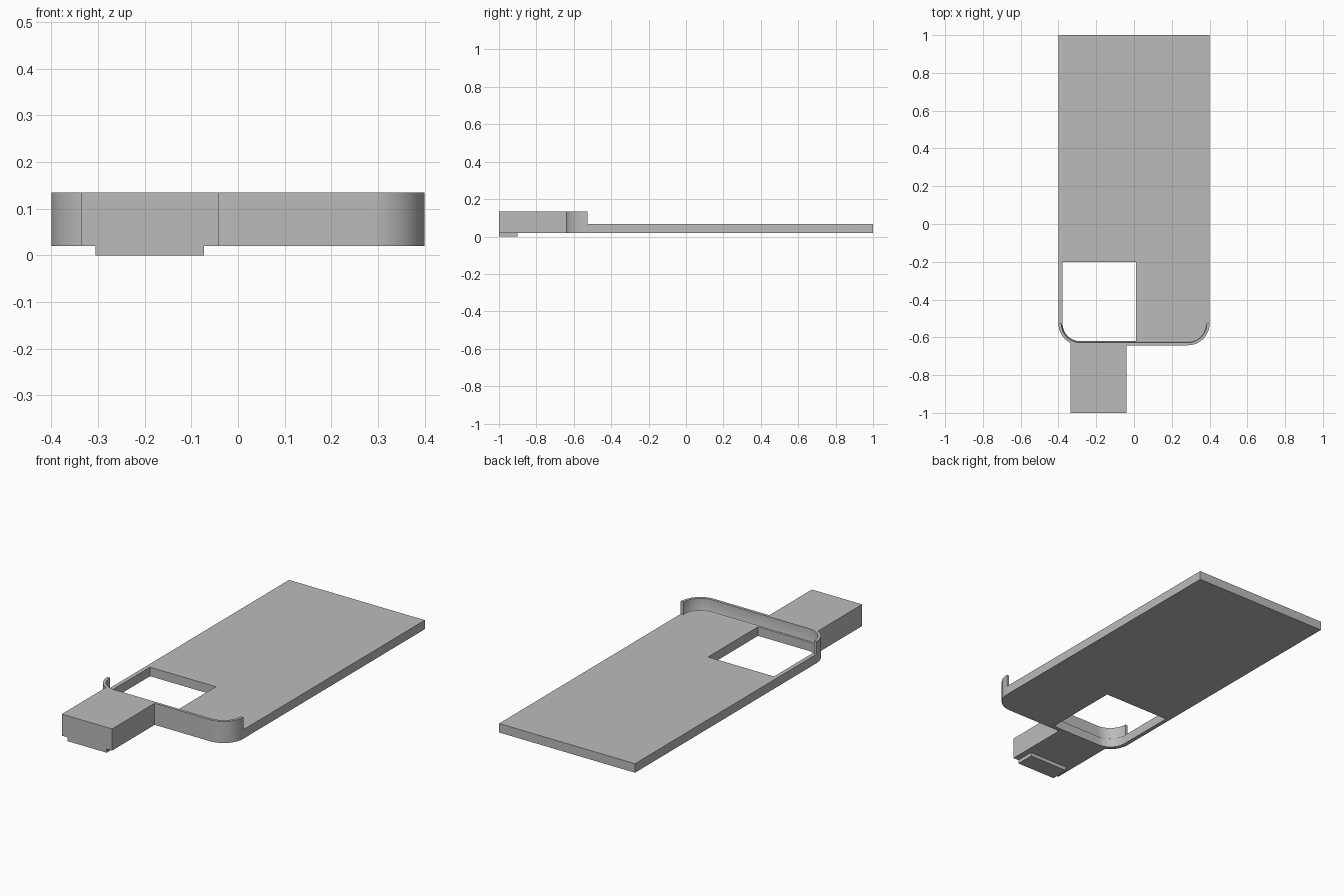
import bpy, bmesh
from math import cos, sin, pi
from mathutils import Vector

cube = bpy.data.objects.get("Cube")
if cube:
    bpy.data.objects.remove(cube, do_unlink=True)

grey = bpy.data.materials.new("plain grey")
grey.use_nodes = True
colour = (0.5, 0.5, 0.5, 1)
grey.diffuse_color = colour
grey.node_tree.nodes["Principled BSDF"].inputs["Base Color"].default_value = colour

HALF, FRONT, BACK, RADIUS = 0.4, -0.642, 1.0, 0.115
BASE, DECK, TOP = 0.02, 0.068, 0.135
STEPS = 16


def corner(side, inset):
    """Front corner arc, from the side edge round to the front edge."""
    r = RADIUS - inset
    cx, cy = side * (HALF - RADIUS), FRONT + RADIUS
    angles = [pi / 2 * i / STEPS for i in range(STEPS + 1)]
    return [(cx + side * r * cos(a), cy - r * sin(a)) for a in angles]


def finish(name, bm, smooth=False):
    bmesh.ops.recalc_face_normals(bm, faces=bm.faces[:])
    mesh = bpy.data.meshes.new(name)
    bm.to_mesh(mesh)
    bm.free()
    obj = bpy.data.objects.new(name, mesh)
    bpy.context.collection.objects.link(obj)
    mesh.materials.append(grey)
    bpy.ops.object.select_all(action='DESELECT')
    obj.select_set(True)
    bpy.context.view_layer.objects.active = obj
    if smooth:
        bpy.ops.object.shade_smooth_by_angle()
    return obj


def prism(name, outline, z0, z1):
    bm = bmesh.new()
    face = bm.faces.new([bm.verts.new((x, y, z0)) for x, y in outline])
    new = bmesh.ops.extrude_face_region(bm, geom=[face])["geom"]
    verts = [g for g in new if isinstance(g, bmesh.types.BMVert)]
    bmesh.ops.translate(bm, verts=verts, vec=Vector((0, 0, z1 - z0)))
    return finish(name, bm)


def box(name, x0, x1, y0, y1, z0, z1):
    return prism(name, [(x0, y0), (x1, y0), (x1, y1), (x0, y1)], z0, z1)


# Flat plate with rounded front corners and a window beside one of them
plate = prism("base_plate", corner(-1, 0) + corner(1, 0)[::-1]
              + [(HALF, BACK), (-HALF, BACK)], BASE, DECK)
cutter = prism("window_cutter", corner(-1, 0.022)
               + [(0.01, FRONT + 0.022), (0.01, -0.2), (0.022 - HALF, -0.2)],
               BASE - 0.1, DECK + 0.1)
cutter.hide_render = True
cut = plate.modifiers.new("window", 'BOOLEAN')
cut.operation, cut.solver, cut.object = 'DIFFERENCE', 'EXACT', cutter
bpy.context.view_layer.objects.active = plate
bpy.ops.object.modifier_apply(modifier=cut.name)
bpy.data.objects.remove(cutter, do_unlink=True)
plate.select_set(True)
bpy.ops.object.shade_smooth_by_angle()

# Raised front rim: section (inset, height) with a small fillet at its foot
section = [(0, DECK), (0, TOP), (0.015, TOP), (0.015, DECK + 0.008),
           (0.017, DECK + 0.003), (0.022, DECK)]
bm = bmesh.new()
rails = [[bm.verts.new((x, y, z)) for x, y in corner(-1, d) + corner(1, d)[::-1]]
         for d, z in section]
for k, rail in enumerate(rails):
    after = rails[(k + 1) % len(rails)]
    for i in range(len(rail) - 1):
        bm.faces.new((rail[i], rail[i + 1], after[i + 1], after[i]))
for end in (0, -1):
    bm.faces.new([rail[end] for rail in rails])
finish("front_rim", bm, smooth=True)

# Projecting block with a thin foot under its front end
box("front_block", -0.337, -0.041, -1, FRONT + 0.012, BASE, TOP)
box("block_foot", -0.305, -0.073, -1, -0.9, 0, BASE)
